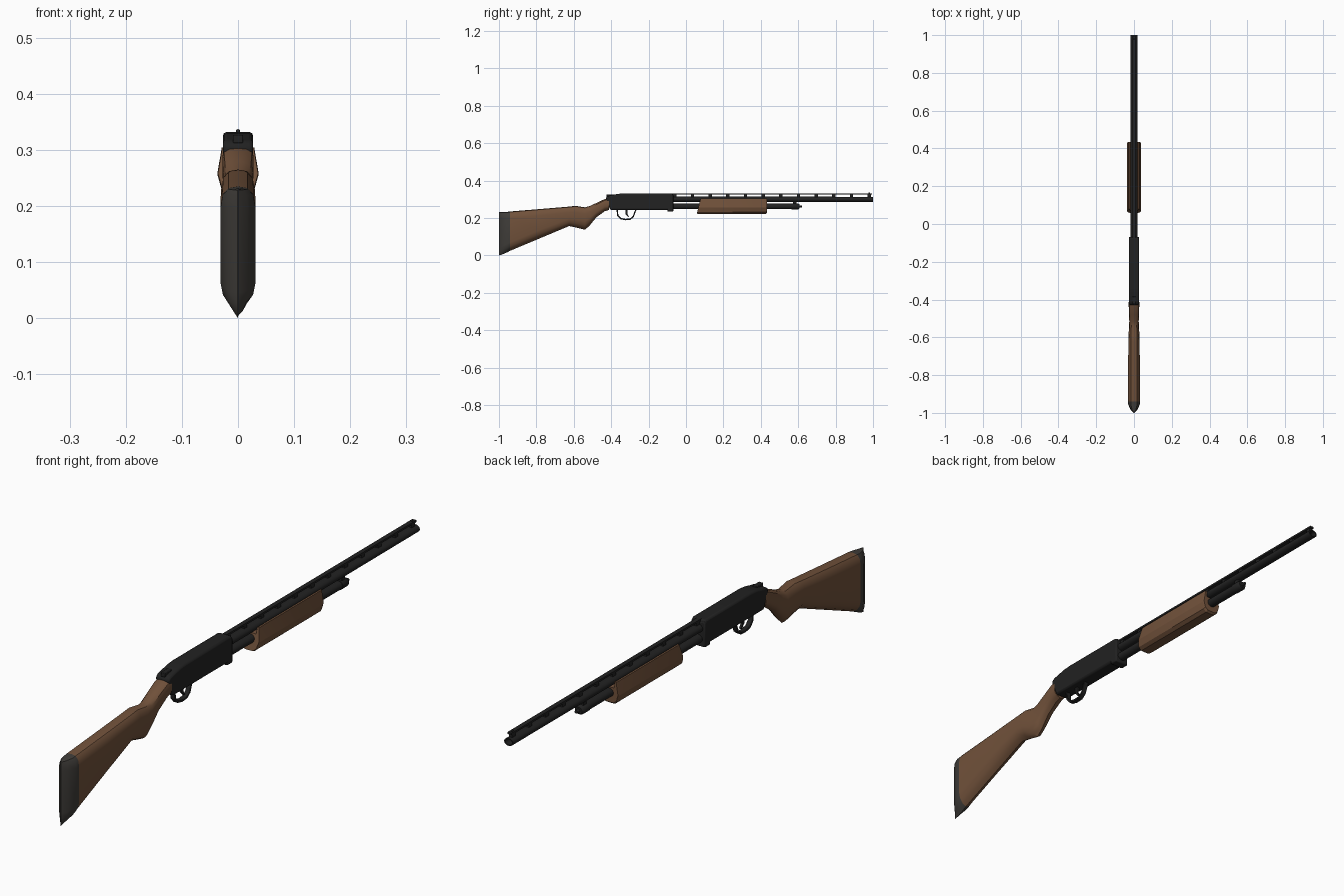
import bpy, bmesh, math
from mathutils import Matrix

if "Cube" in bpy.data.objects:
    bpy.data.objects.remove(bpy.data.objects["Cube"])


def material(name, rgb):
    m = bpy.data.materials.new(name)
    m.diffuse_color = (*rgb, 1)
    m.use_nodes = True
    m.node_tree.nodes["Principled BSDF"].inputs["Base Color"].default_value = m.diffuse_color
    return m


WOOD = material("walnut_wood", (0.165, 0.083, 0.043))
RUBBER = material("grey_rubber", (0.05, 0.046, 0.041))
STEEL = material("black_steel", (0.016, 0.016, 0.016))


def finish(name, bm, mats, angle=30, bevel=0, segs=2):
    bmesh.ops.recalc_face_normals(bm, faces=bm.faces)
    me = bpy.data.meshes.new(name)
    bm.to_mesh(me)
    bm.free()
    for m in mats:
        me.materials.append(m)
    ob = bpy.data.objects.new(name, me)
    bpy.context.collection.objects.link(ob)
    if bevel:
        b = ob.modifiers.new("bevel", 'BEVEL')
        b.width, b.segments, b.limit_method = bevel, segs, 'ANGLE'
    bpy.ops.object.select_all(action='DESELECT')
    ob.select_set(True)
    bpy.context.view_layer.objects.active = ob
    bpy.ops.object.shade_smooth_by_angle(angle=math.radians(angle))
    return ob


def loft(rings):
    """Skin a list of equal-length closed rings and cap both ends."""
    bm = bmesh.new()
    vs = [[bm.verts.new(p) for p in r] for r in rings]
    n = len(vs[0])
    for a, b in zip(vs, vs[1:]):
        for i in range(n):
            j = (i + 1) % n
            bm.faces.new((a[i], a[j], b[j], b[i]))
    bm.faces.new(vs[0])
    bm.faces.new(vs[-1])
    return bm


def prism(name, profile, hw, mat, bevel=0, angle=30):
    """Extrude a (y, z) side profile to half width hw."""
    bm = loft([[(x, y, z) for y, z in profile] for x in (-hw, hw)])
    return finish(name, bm, [mat], angle, bevel)


def box(name, hw, y0, y1, z0, z1, mat, bevel=0):
    return prism(name, [(y0, z0), (y1, z0), (y1, z1), (y0, z1)], hw, mat, bevel)


def tube(name, z, stations, sx=1.0, sides=24):
    """Round part along y from (y, radius) stations."""
    rings = [[(sx * r * math.cos(2 * math.pi * k / sides), y,
               z + r * math.sin(2 * math.pi * k / sides)) for k in range(sides)]
             for y, r in stations]
    return finish(name, loft(rings), [STEEL], 35)


def mirror(half):
    """Close a half outline whose first and last points lie on x = 0."""
    return half + [(-x, z) for x, z in half[-2:0:-1]]


# Stock with butt pad: rings of y, top, bottom, half width
stations = [(-1.0, .231, .0, .001), (-.985, .232, .004, .017), (-.955, .233, .017, .031),
            (-.94, .235, .025, .031), (-.78, .248, .092, .031), (-.625, .261, .157, .030),
            (-.59, .265, .150, .029), (-.54, .257, .137, .026), (-.515, .264, .16, .025),
            (-.48, .280, .203, .026), (-.435, .301, .236, .028), (-.412, .307, .243, .028)]
rings = []
for y, t, b, w in stations:
    s = min(1, (t - b) / .12)
    half = [(0, t), (.55 * w, t - .003 * s), (.88 * w, t - .014 * s), (w, t - .035 * s),
            (w, b + .045 * s), (.87 * w, b + .025 * s), (.5 * w, b + .009 * s), (0, b)]
    rings.append([(x, y, z) for x, z in mirror(half)])
bm = loft(rings)
for f in bm.faces:
    f.material_index = 1 if f.calc_center_median().y < -.94 else 0
finish("stock_and_butt_pad", bm, [WOOD, RUBBER], 35)

# Receiver with raised front collar and safety button
prism("receiver", [(-.405, .243), (-.10, .243), (-.07, .243), (-.07, .332), (-.33, .332),
                   (-.365, .329), (-.395, .322), (-.42, .317), (-.43, .305)],
      .027, STEEL, .007)
box("receiver_front_collar", .027, -.1, -.068, .235, .325, STEEL, .004)
box("safety_button", .009, -.424, -.385, .312, .327, STEEL, .002)

# Trigger guard strap and trigger
outer = [(-.372, .246), (-.368, .212), (-.352, .194), (-.325, .188), (-.298, .190),
         (-.280, .204), (-.264, .246)]
cy, cz = -.318, .246
inner = [(cy + (y - cy) * .87, cz + (z - cz) * .87) for y, z in outer]
prism("trigger_guard", outer + inner[::-1], .009, STEEL, .0015)
prism("trigger", [(-.325, .246), (-.312, .246), (-.314, .222), (-.304, .206), (-.309, .204),
                  (-.323, .22)], .004, STEEL)

# Barrel with a hollow muzzle
tube("barrel", .300, [(-.08, .0145), (1.0, .0135), (1.0, .010), (.95, .010)], 1.3)

# Ventilated rib on evenly spaced posts, with front bead
box("rib", .008, -.075, .995, .325, .332, STEEL)
for i in range(12):
    y = -.06 + i * .0945
    box(f"rib_post_{i + 1}", .006, y - .009, y + .009, .308, .327, STEEL)
bm = bmesh.new()
bmesh.ops.create_uvsphere(bm, u_segments=12, v_segments=8, radius=.004,
                          matrix=Matrix.Translation((0, .98, .333)))
finish("front_bead", bm, [STEEL])

# Magazine tube, end cap with stud, and the clamp joining it to the barrel
tube("magazine_tube", .262, [(-.08, .015), (.57, .015)], 1.15)
tube("magazine_cap", .262, [(.565, .0165), (.598, .0165), (.606, .012), (.606, .006),
                            (.62, .005)], 1.15)
box("barrel_clamp", .009, .572, .592, .265, .300, STEEL, .002)

# Sliding fore-end: faceted U section with slanted rear and chamfered ends
half = [(0, .281), (.021, .281), (.022, .304), (.029, .304), (.037, .257),
        (.030, .232), (.018, .222), (0, .221)]
rings = []
for y, k, slant in [(.058, .93, .25), (.066, 1, .25), (.425, 1, 0), (.433, .88, 0)]:
    rings.append([(x * (.5 + .5 * k), y + (z - .222) * slant,
                   z if z > .26 else .27 + (z - .27) * k) for x, z in mirror(half)])
finish("fore_end", loft(rings), [WOOD], 20)
